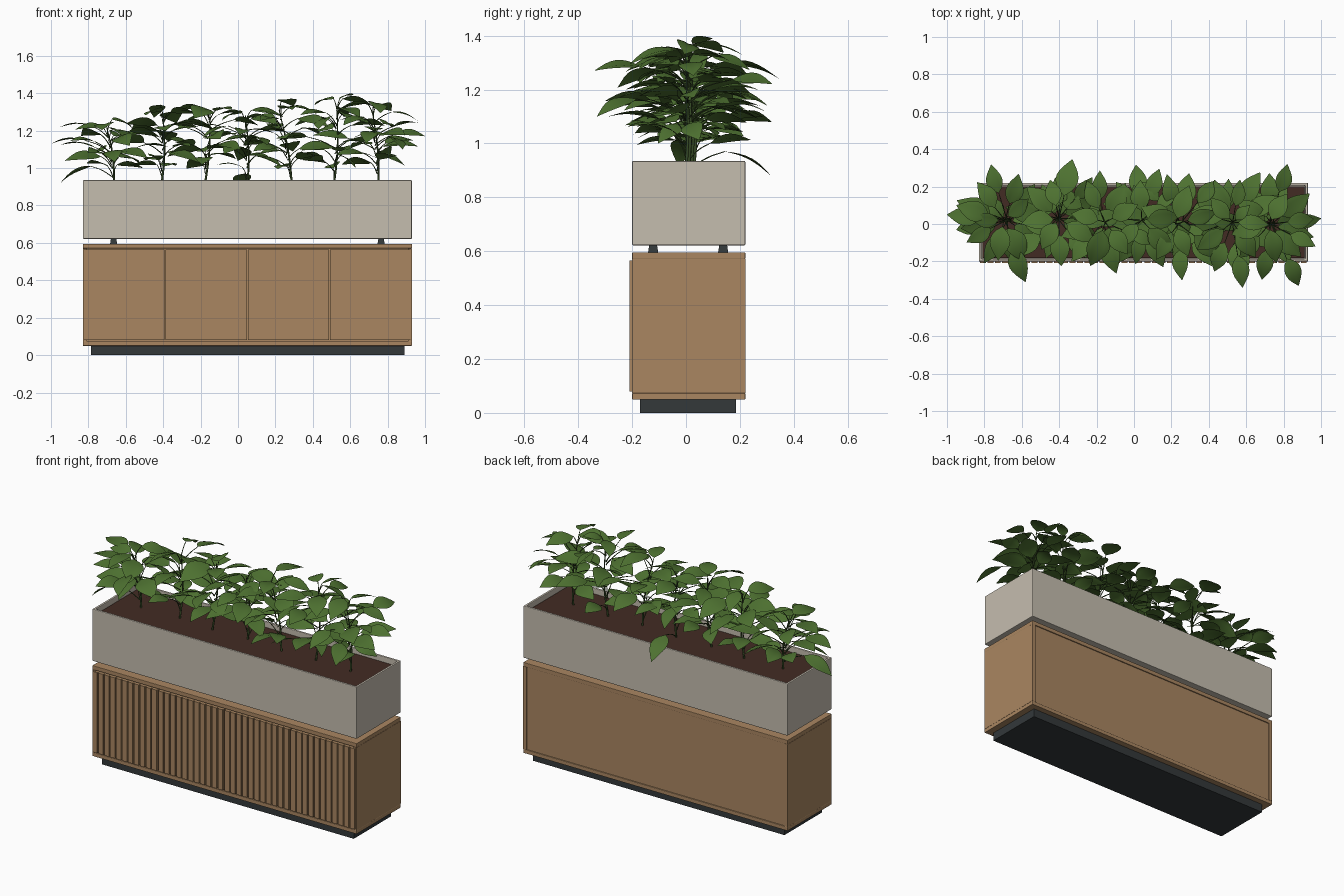
import bpy, bmesh, math, random
from mathutils import Vector, Quaternion

random.seed(7)
cube = bpy.data.objects.get("Cube")
if cube:
    bpy.data.objects.remove(cube, do_unlink=True)


def material(name, rgb):
    m = bpy.data.materials.new(name)
    m.use_nodes = True
    m.diffuse_color = (*rgb, 1)
    bsdf = next(n for n in m.node_tree.nodes if n.type == 'BSDF_PRINCIPLED')
    bsdf.inputs["Base Color"].default_value = (*rgb, 1)
    bsdf.inputs["Roughness"].default_value = 0.8
    return m


WOOD = material("oak wood", (0.40, 0.24, 0.12))
STONE = material("pale stone", (0.56, 0.51, 0.43))
DARK = material("charcoal metal", (0.033, 0.04, 0.042))
SOIL = material("brown soil", (0.055, 0.024, 0.017))
LEAF = material("leaf green", (0.075, 0.165, 0.03))
STEM = material("stem green", (0.04, 0.075, 0.02))


def finish(name, bm, mat):
    me = bpy.data.meshes.new(name)
    bm.to_mesh(me)
    bm.free()
    me.materials.append(mat)
    ob = bpy.data.objects.new(name, me)
    bpy.context.collection.objects.link(ob)
    return ob


def add_box(bm, lo, hi):
    lo, hi = Vector(lo), Vector(hi)
    verts = bmesh.ops.create_cube(bm, size=1)["verts"]
    for v in verts:
        v.co = (lo + hi) / 2 + v.co * (hi - lo)
    return verts


def box(name, lo, hi, mat, bevel=0):
    bm = bmesh.new()
    add_box(bm, lo, hi)
    ob = finish(name, bm, mat)
    if bevel:
        mod = ob.modifiers.new("soft edges", 'BEVEL')
        mod.width, mod.segments = bevel, 2
    return ob


# Cabinet shell
X0, X1, Y0, Y1 = -0.83, 0.93, -0.20, 0.22
MID = (X0 + X1) / 2
box("plinth", (-0.785, -0.17, 0), (0.89, 0.185, 0.05), DARK)
box("cabinet_bottom", (X0, Y0, 0.05), (X1, Y1, 0.073), WOOD, 0.002)
box("cabinet_top", (X0, Y0, 0.571), (X1, Y1, 0.595), WOOD, 0.002)
box("right_side_panel", (X0, Y0, 0.073), (X0 + 0.022, Y1, 0.571), WOOD)
box("left_side_panel", (X1 - 0.022, Y0, 0.073), (X1, Y1, 0.571), WOOD)
box("back_panel", (X0 + 0.022, Y1 - 0.02, 0.073), (X1 - 0.022, Y1 - 0.006, 0.571), WOOD)

# Four doors faced with vertical slats
SLATS = 11
door_w = (X1 - X0) / 4
for d in range(4):
    a, b = X0 + d * door_w + 0.003, X0 + (d + 1) * door_w - 0.003
    box(f"door_{d + 1}", (a, Y0 - 0.001, 0.08), (b, Y0 + 0.016, 0.565), WOOD)
    bm = bmesh.new()
    pitch = (b - a) / SLATS
    for i in range(SLATS):
        x = a + i * pitch
        add_box(bm, (x + 0.004, Y0 - 0.009, 0.08), (x + pitch - 0.004, Y0, 0.565))
    finish(f"door_slats_{d + 1}", bm, WOOD)

# Tapered feet under the planter
bm = bmesh.new()
for x in (-0.665, 0.765):
    for y in (-0.122, 0.138):
        for v in add_box(bm, (x - 0.019, y - 0.019, 0.594), (x + 0.019, y + 0.019, 0.624)):
            if v.co.z > 0.61:
                v.co.x += (x - v.co.x) * 0.25
                v.co.y += (y - v.co.y) * 0.25
finish("planter_feet", bm, DARK)

# Hollow planter trough
bm = bmesh.new()
add_box(bm, (X0, Y0, 0.622), (X1, Y1, 0.935))
bm.normal_update()
top = max(bm.faces, key=lambda f: f.calc_center_median().z)
bmesh.ops.inset_region(bm, faces=[top], thickness=0.02)
inner = bmesh.ops.extrude_face_region(bm, geom=[top])["geom"]
bmesh.ops.translate(bm, vec=(0, 0, -0.06), verts=[g for g in inner if isinstance(g, bmesh.types.BMVert)])
if top.is_valid:
    bmesh.ops.delete(bm, geom=[top], context='FACES')
bmesh.ops.recalc_face_normals(bm, faces=bm.faces)
planter = finish("planter", bm, STONE)
mod = planter.modifiers.new("soft edges", 'BEVEL')
mod.width, mod.segments = 0.004, 2
box("soil", (X0 + 0.019, Y0 + 0.019, 0.87), (X1 - 0.019, Y1 - 0.019, 0.905), SOIL)


# Leaf blade: pointed oval, folded along the midrib and arched
def add_leaf(bm, base, tip, width, roll):
    axis = tip - base
    along = axis.normalized()
    side = along.cross(Vector((0, 0, 1))).normalized()
    side.rotate(Quaternion(along, roll))
    up = side.cross(along)
    rows, cols = 8, (-1, -0.5, 0, 0.5, 1)
    grid = []
    for i in range(rows + 1):
        t = i / rows
        half = width * max(0.02, math.sin(math.pi * t ** 0.8))
        arch = 0.09 * axis.length * math.sin(math.pi * t)
        centre = base + axis * t + up * arch
        grid.append([bm.verts.new(centre + side * (s * half) + up * (0.3 * abs(s) - 0.25 * s * s) * half)
                     for s in cols])
    for r0, r1 in zip(grid, grid[1:]):
        for k in range(len(cols) - 1):
            bm.faces.new((r0[k], r0[k + 1], r1[k + 1], r1[k]))


def add_stalk(curve, points, radii):
    sp = curve.splines.new('BEZIER')
    sp.bezier_points.add(len(points) - 1)
    for p, co, r in zip(sp.bezier_points, points, radii):
        p.co, p.radius = co, r
        p.handle_left_type = p.handle_right_type = 'AUTO'


# Plants: root x, top x, root y, height
plants = [(-0.66, -0.70, 0.02, 1.26), (-0.41, -0.40, 0.03, 1.34), (-0.18, -0.15, 0.01, 1.36),
          (0.05, 0.04, 0.02, 1.33), (0.29, 0.22, 0.0, 1.36), (0.51, 0.53, 0.01, 1.37), (0.75, 0.72, 0.0, 1.35)]
# Outermost leaf tips, as plant index and position
outer = [(0, (-1, 0.05, 1.13)), (0, (-0.95, -0.03, 0.92)), (0, (-0.95, 0.10, 1.22)), (0, (-0.58, -0.31, 1.12)),
         (1, (-0.33, 0.345, 1.24)), (3, (0.01, 0.315, 0.88)), (5, (0.58, -0.34, 1.27)), (5, (0.62, 0.1, 1.39)),
         (6, (0.88, -0.33, 1.1)), (6, (0.82, 0.32, 1.22)), (6, (1, 0.03, 1.17)), (6, (0.97, -0.12, 1.24))]

for n, (rx, tx, ry, height) in enumerate(plants):
    leaves = bmesh.new()
    curve = bpy.data.curves.new(f"stems_{n + 1}", 'CURVE')
    curve.dimensions = '3D'
    curve.bevel_depth, curve.bevel_resolution, curve.resolution_u = 0.006, 1, 4
    root, crown = Vector((rx, ry, 0.89)), Vector((tx, ry, height - 0.05))

    def on_stem(z):
        return root.lerp(crown, min(1, max(0, (z - root.z) / (crown.z - root.z))))

    add_stalk(curve, [root, on_stem(1.08) + Vector((0.012, 0.008, 0)), crown], [1, 0.8, 0.4])

    tips = [Vector(t) for k, t in outer if k == n]
    count = 18
    for i in range(count):
        f = (i + 0.5) / count
        yaw = i * 2.4 + n * 1.1
        z = 1.0 + (height - 1.03) * f + random.uniform(-0.02, 0.02)
        reach = (0.20 + 0.12 * math.sin(math.pi * f)) * random.uniform(0.75, 1.05)
        tip = on_stem(z) + Vector((math.cos(yaw) * reach, math.sin(yaw) * reach, 0))
        tip.z = z
        tip.x = max(-0.96, min(0.96, tip.x))
        tips.append(tip)

    for tip in tips:
        stem = on_stem(tip.z)
        out = Vector((tip.x - stem.x, tip.y - stem.y, 0))
        length = min(random.uniform(0.14, 0.2), out.length * 0.85)
        drop = random.uniform(-0.02, 0.07) if tip.z > 0.95 else 0.09
        base = tip - out.normalized() * length
        base.z = min(tip.z + drop, height)
        add_leaf(leaves, base, tip, length * random.uniform(0.27, 0.33), random.uniform(-0.45, 0.45))
        joint = on_stem(base.z - 0.06)
        add_stalk(curve, [joint, joint.lerp(base, 0.5) + Vector((0, 0, 0.008)), base], [0.5, 0.4, 0.3])

    foliage = finish(f"leaves_{n + 1}", leaves, LEAF)
    for p in foliage.data.polygons:
        p.use_smooth = True
    curve.materials.append(STEM)
    stems = bpy.data.objects.new(f"stems_{n + 1}", curve)
    bpy.context.collection.objects.link(stems)
    bpy.ops.object.select_all(action='DESELECT')
    stems.select_set(True)
    bpy.context.view_layer.objects.active = stems
    bpy.ops.object.convert(target='MESH')
